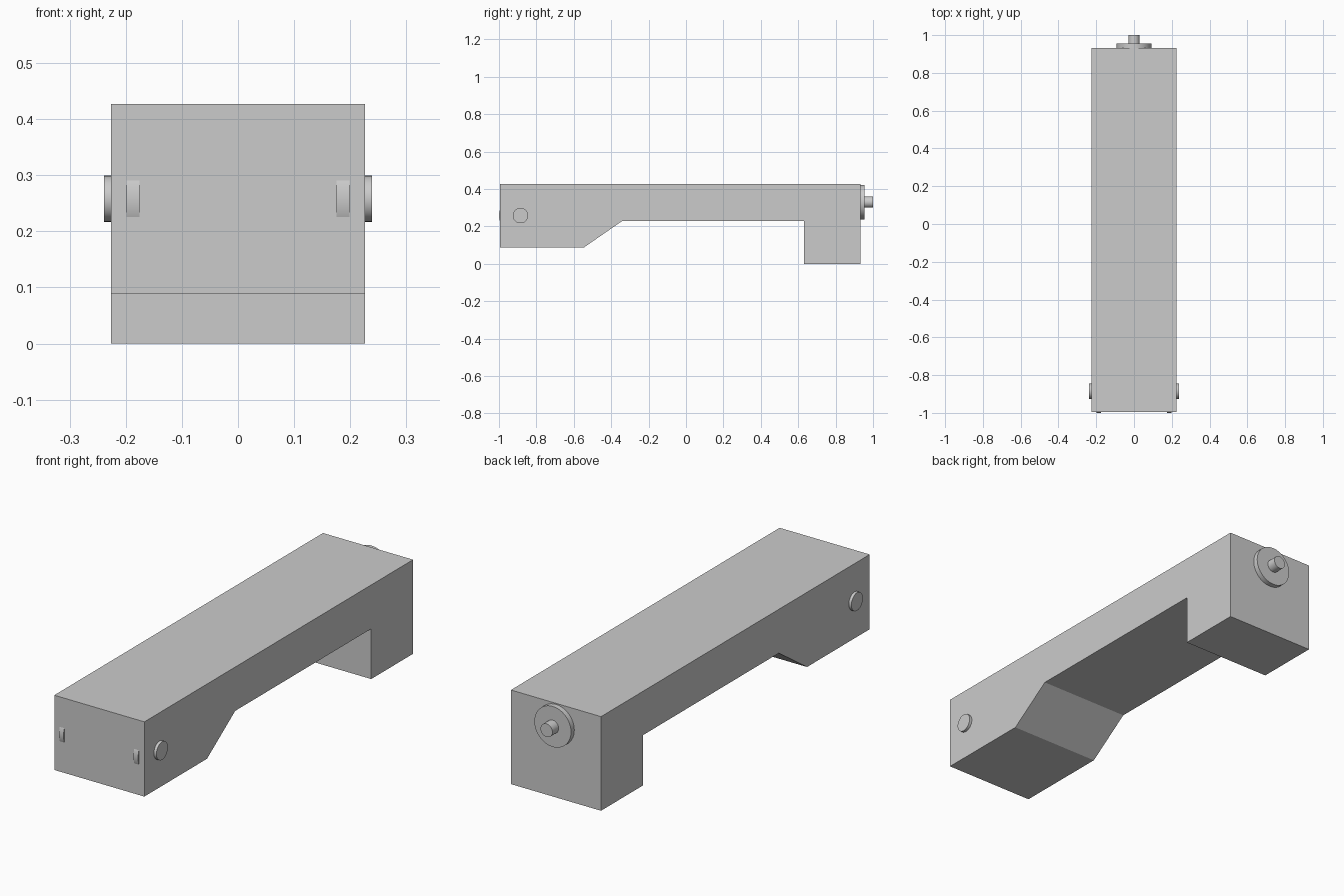
import bpy, bmesh
from math import pi
from mathutils import Matrix

if "Cube" in bpy.data.objects:
    bpy.data.objects.remove(bpy.data.objects["Cube"])

# One plain grey for everything
grey = bpy.data.materials.new("plain_grey")
grey.use_nodes = True
colour = (0.6, 0.6, 0.6, 1)
grey.diffuse_color = colour
grey.node_tree.nodes["Principled BSDF"].inputs["Base Color"].default_value = colour


def add_object(name, bm):
    bmesh.ops.recalc_face_normals(bm, faces=bm.faces)
    mesh = bpy.data.meshes.new(name)
    bm.to_mesh(mesh)
    bm.free()
    mesh.materials.append(grey)
    obj = bpy.data.objects.new(name, mesh)
    bpy.context.collection.objects.link(obj)
    return obj


def cylinder(name, radius, length, centre, axis):
    """Cylinder along x or y, smooth round the side."""
    turn = Matrix.Rotation(pi / 2, 4, "Y" if axis == "x" else "X")
    bm = bmesh.new()
    bmesh.ops.create_cone(bm, cap_ends=True, segments=48, radius1=radius,
                          radius2=radius, depth=length,
                          matrix=Matrix.Translation(centre) @ turn)
    obj = add_object(name, bm)
    bpy.ops.object.select_all(action="DESELECT")
    obj.select_set(True)
    bpy.context.view_layer.objects.active = obj
    bpy.ops.object.shade_smooth_by_angle()
    return obj


# Body: side profile extruded across the width
half_width = 0.226
profile = [(-0.994, 0.088), (-0.545, 0.088), (-0.343, 0.228), (0.632, 0.228),
           (0.632, 0), (0.932, 0), (0.932, 0.427), (-0.994, 0.427)]
bm = bmesh.new()
side = bm.faces.new([bm.verts.new((-half_width, y, z)) for y, z in profile])
extruded = bmesh.ops.extrude_face_region(bm, geom=[side])["geom"]
bmesh.ops.translate(bm, vec=(2 * half_width, 0, 0),
                    verts=[v for v in extruded if isinstance(v, bmesh.types.BMVert)])
add_object("body", bm)

# Side pins and front rollers, mirrored
for label, s in (("left", 1), ("right", -1)):
    cylinder(label + "_side_pin", 0.041, 0.04, (s * 0.219, -0.885, 0.258), "x")
    cylinder(label + "_front_roller", 0.095, 0.023, (s * 0.187, -0.905, 0.258), "x")

# Rear flange with its shaft
cylinder("rear_flange", 0.092, 0.043, (0, 0.934, 0.33), "y")
cylinder("rear_shaft", 0.03, 0.08, (0, 0.96, 0.33), "y")
